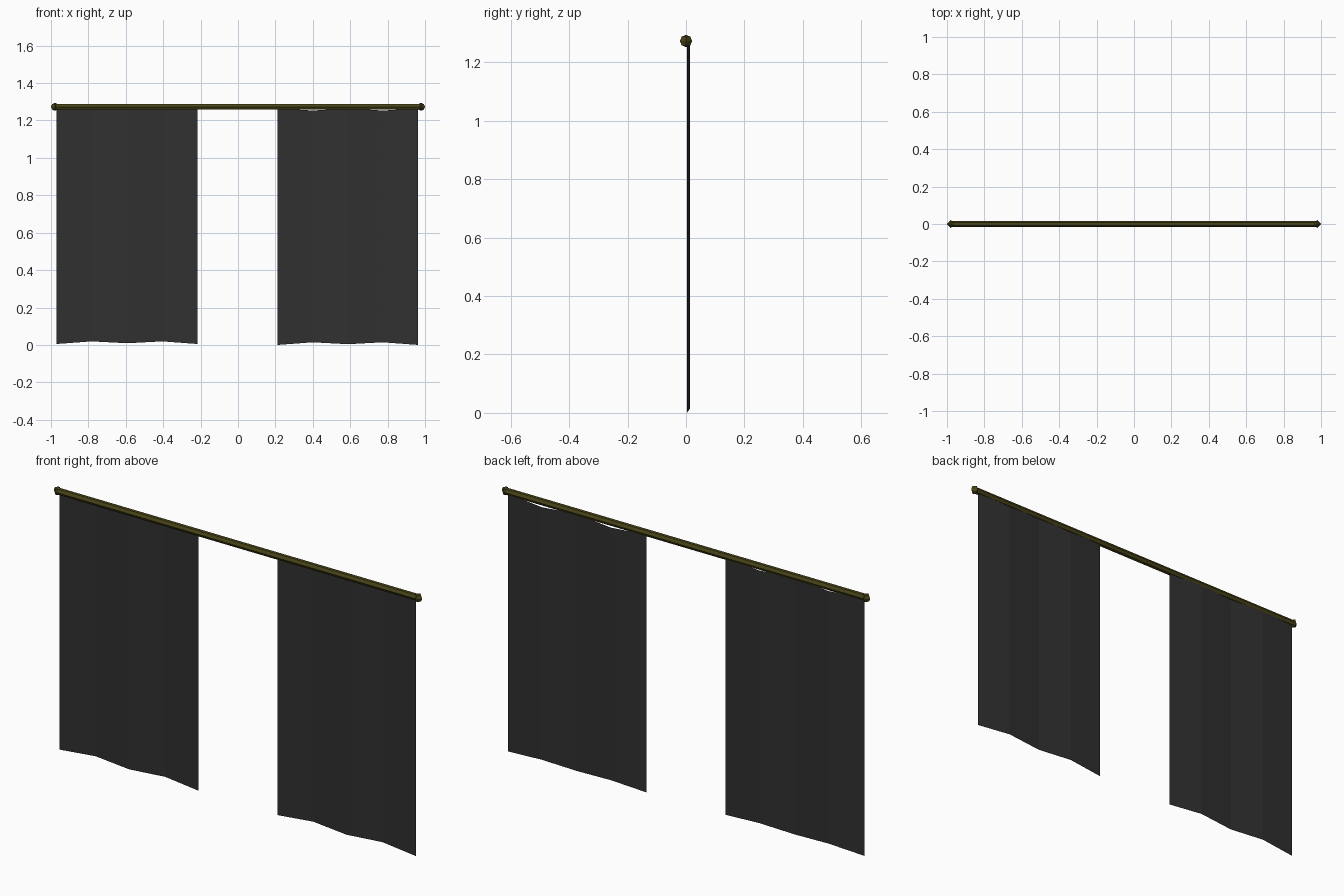
import bpy, bmesh, math

if "Cube" in bpy.data.objects:
    bpy.data.objects.remove(bpy.data.objects["Cube"])

ROD_Z = 1.273


def material(name, rgb):
    m = bpy.data.materials.new(name)
    m.diffuse_color = (*rgb, 1)
    m.use_nodes = True
    m.node_tree.nodes["Principled BSDF"].inputs["Base Color"].default_value = m.diffuse_color
    return m


fabric = material("charcoal fabric", (0.030, 0.030, 0.031))
brass = material("dark olive brass", (0.066, 0.058, 0.009))


def add_object(name, bm, mat):
    mesh = bpy.data.meshes.new(name)
    bm.to_mesh(mesh)
    bm.free()
    mesh.materials.append(mat)
    ob = bpy.data.objects.new(name, mesh)
    bpy.context.collection.objects.link(ob)
    return ob


# Hexagonal rod along x, with flat faces on top and bottom
bm = bmesh.new()
bmesh.ops.create_cone(bm, cap_ends=True, segments=6, radius1=0.016, radius2=0.016, depth=1.96)
for v in bm.verts:
    x, y, z = v.co
    a = math.atan2(y, x)
    a = round(a / (math.pi / 3) - 0.5 * (round(a / (math.pi / 6)) % 2)) * math.pi / 3
    v.co = (z, 0.016 * math.cos(a), 0.016 * math.sin(a))
bmesh.ops.recalc_face_normals(bm, faces=bm.faces)
add_object("curtain_rod", bm, brass).location = (0, 0, ROD_Z)

# Four-sided faceted finials
for side, sx in (("left", -1), ("right", 1)):
    bm = bmesh.new()
    bmesh.ops.create_uvsphere(bm, u_segments=4, v_segments=4, radius=0.021)
    add_object(side + "_finial", bm, brass).location = (sx * 0.979, 0, ROD_Z)


# Single-sheet curtains with four shallow folds; recessed folds are shorter
def curtain(name, x0, x1, lift):
    bm = bmesh.new()
    columns = []
    for i in range(5):
        x = x0 + (x1 - x0) * i / 4
        odd = i % 2
        y = 0.013 if odd else 0.003
        bottom = lift + (0.014 if odd else 0.004 if i == 2 else 0)
        top = lift + (1.253 if odd else 1.265)
        columns.append((bm.verts.new((x, y, bottom)), bm.verts.new((x, y, top))))
    for (b0, t0), (b1, t1) in zip(columns, columns[1:]):
        bm.faces.new((b0, b1, t1, t0))
    add_object(name, bm, fabric)


curtain("left_curtain", -0.970, -0.216, 0.005)
curtain("right_curtain", 0.212, 0.963, 0.0)
